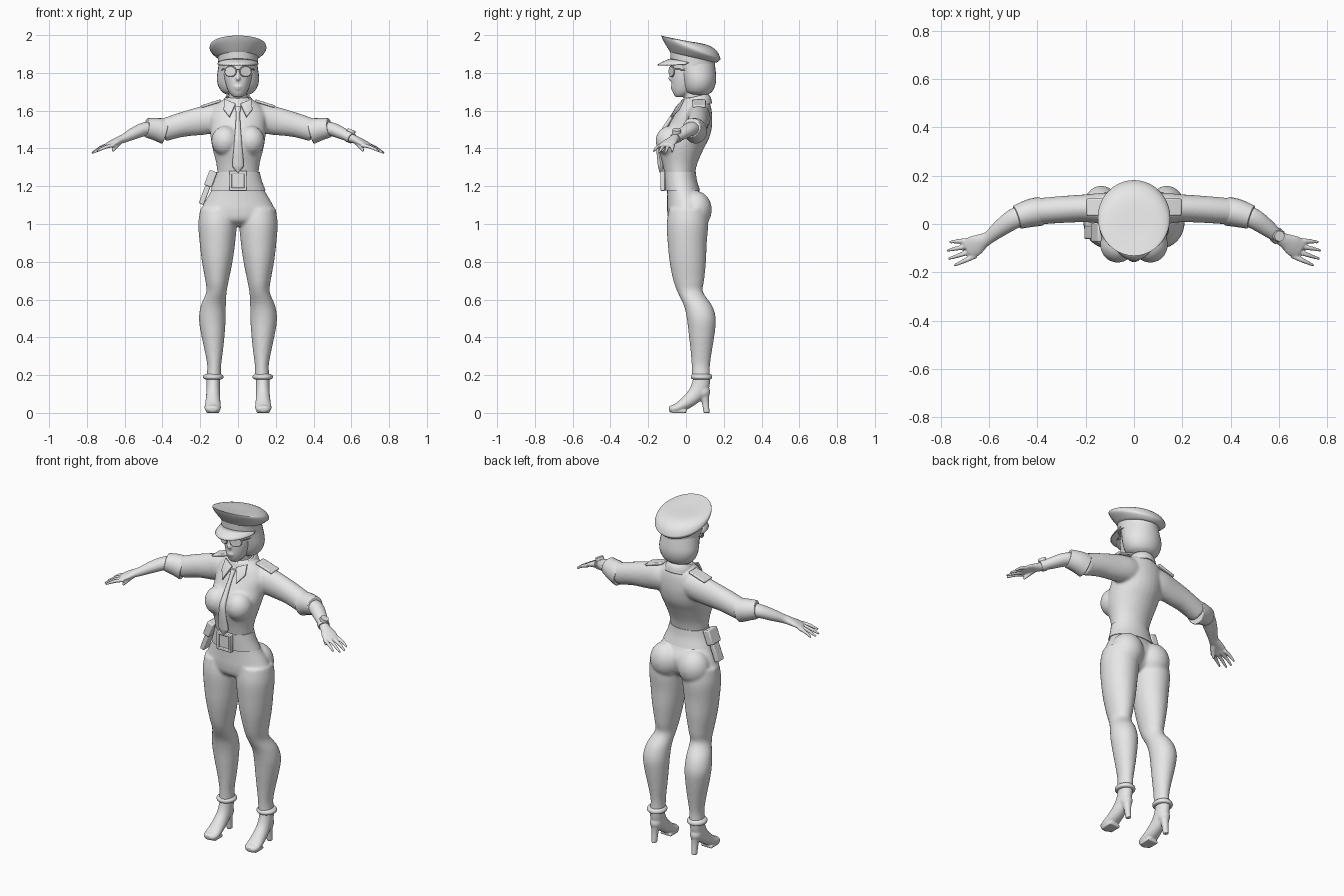
import bpy, bmesh, math
from mathutils import Vector, Matrix

cube = bpy.data.objects.get("Cube")
if cube:
    bpy.data.objects.remove(cube)

grey = bpy.data.materials.new("plain grey")
grey.use_nodes = True
grey.diffuse_color = (.8, .8, .8, 1)
grey.node_tree.nodes["Principled BSDF"].inputs["Base Color"].default_value = (.8, .8, .8, 1)
SIDES = (("left", 1), ("right", -1))


def make(name, bm, voxel=None, bevel=0, thick=0, angle=40):
    """Turn a bmesh into a finished, smooth shaded object."""
    bmesh.ops.recalc_face_normals(bm, faces=bm.faces)
    mesh = bpy.data.meshes.new(name)
    bm.to_mesh(mesh)
    bm.free()
    ob = bpy.data.objects.new(name, mesh)
    bpy.context.collection.objects.link(ob)
    mesh.materials.append(grey)
    bpy.ops.object.select_all(action='DESELECT')
    ob.select_set(True)
    bpy.context.view_layer.objects.active = ob
    if voxel:
        mod = ob.modifiers.new("blend", 'REMESH')
        mod.mode, mod.voxel_size, mod.use_smooth_shade = 'VOXEL', voxel, True
        mod = ob.modifiers.new("soften", 'SMOOTH')
        mod.factor, mod.iterations = .5, 6
    else:
        if thick:
            mod = ob.modifiers.new("thickness", 'SOLIDIFY')
            mod.thickness, mod.offset = thick, 0
        if bevel:
            mod = ob.modifiers.new("soft edges", 'BEVEL')
            mod.width, mod.segments = bevel, 2
        bpy.ops.object.shade_smooth_by_angle(angle=math.radians(angle))
    return ob


def spline(rows, steps=4):
    """Catmull-Rom interpolation between rows of numbers."""
    rows = [Vector(r) for r in rows]
    out = []
    for i in range(len(rows) - 1):
        b, c = rows[i], rows[i + 1]
        a = rows[i - 1] if i else b
        d = rows[i + 2] if i + 2 < len(rows) else c
        for k in range(steps):
            t = k / steps
            out.append(b + (c - a) * (t / 2) + (a * 2 - b * 5 + c * 4 - d) * (t * t / 2)
                       + (b * 3 - a - c * 3 + d) * (t ** 3 / 2))
    return out + [rows[-1]]


def skin(bm, rings, caps=True):
    loops = [[bm.verts.new(p) for p in ring] for ring in rings]
    n = len(loops[0])
    for a, b in zip(loops, loops[1:]):
        for i in range(n):
            bm.faces.new((a[i], a[(i + 1) % n], b[(i + 1) % n], b[i]))
    if caps:
        bm.faces.new(loops[0])
        bm.faces.new(loops[-1])


def ellipse(c, u, v, n):
    return [c + u * math.cos(math.tau * i / n) + v * math.sin(math.tau * i / n) for i in range(n)]


def stack(bm, rows, s=1, cx=0, steps=4, n=28, caps=True):
    """Level rings: height, x offset, half width, front y, back y, slope."""
    rings = []
    for z, dx, rx, front, back, slope in spline([tuple(r) + (0,) * (6 - len(r)) for r in rows], steps):
        ry = (back - front) / 2
        rings.append(ellipse(Vector((s * (cx + dx), (front + back) / 2, z)),
                             Vector((rx, 0, 0)), Vector((0, ry, ry * slope)), n))
    skin(bm, rings, caps)


def tube(bm, rows, s=1, steps=4, n=20, caps=True):
    """Rings across a path: x, y, z, half width, half height."""
    pts = spline(rows, steps)
    rings = []
    for i, p in enumerate(pts):
        d = pts[min(i + 1, len(pts) - 1)].to_3d() - pts[max(i - 1, 0)].to_3d()
        side = d.cross(Vector((0, 0, 1))).normalized()
        up = side.cross(d).normalized()
        ring = ellipse(p.to_3d(), side * p[3], up * p[4], n)
        rings.append([Vector((s * q.x, q.y, q.z)) for q in ring])
    skin(bm, rings, caps)


def place(c, size, rot=(0, 0, 0)):
    turn = [Matrix.Rotation(a, 4, ax) for a, ax in zip(rot, "XYZ")]
    return Matrix.Translation(c) @ turn[2] @ turn[1] @ turn[0] @ Matrix.Diagonal((*size, 1))


def ball(bm, c, size, rot=(0, 0, 0)):
    bmesh.ops.create_uvsphere(bm, u_segments=24, v_segments=14, radius=1, matrix=place(c, size, rot))


def box(bm, c, size, rot=(0, 0, 0)):
    bmesh.ops.create_cube(bm, size=1, matrix=place(c, size, rot))


# Shirt: torso, bust and sleeves blended together
bm = bmesh.new()
stack(bm, [(1.25, 0, .108, -.11, .045), (1.32, 0, .115, -.125, .06), (1.4, 0, .135, -.145, .095),
           (1.46, 0, .145, -.135, .125), (1.52, 0, .148, -.095, .138), (1.58, 0, .15, -.06, .138),
           (1.63, 0, .12, -.035, .13), (1.67, 0, .06, -.01, .11)])
for _, s in SIDES:
    ball(bm, (s * .068, -.085, 1.44), (.073, .076, .08))
    tube(bm, [(.05, .06, 1.57, .065, .075), (.12, .065, 1.56, .065, .078), (.2, .065, 1.545, .058, .075),
              (.3, .06, 1.525, .056, .065), (.4, .052, 1.495, .055, .06)], s)
make("shirt", bm, voxel=.008)

# Trousers: hips, seat and legs blended together
bm = bmesh.new()
stack(bm, [(1.25, 0, .112, -.105, .045), (1.18, 0, .14, -.1, .068), (1.12, 0, .175, -.1, .1),
           (1.07, 0, .196, -.1, .1), (1.02, 0, .19, -.09, .08), (.99, 0, .12, -.05, .05)])
for _, s in SIDES:
    ball(bm, (s * .09, .052, 1.075), (.092, .085, .1))
    stack(bm, [(1.08, .105, .095, -.09, .11), (1, .108, .102, -.102, .118), (.9, .109, .094, -.097, .11),
               (.8, .11, .081, -.087, .106), (.7, .111, .062, -.067, .096), (.64, .114, .054, -.045, .09),
               (.57, .13, .066, -.012, .137), (.5, .136, .071, .004, .158), (.42, .133, .063, .014, .152),
               (.33, .128, .049, .024, .138), (.25, .126, .037, .03, .127), (.18, .128, .04, .032, .128)], s)
make("trousers", bm, voxel=.008)

# Head, neck, nose, lips
bm = bmesh.new()
stack(bm, [(1.672, 0, .022, -.055, -.015), (1.69, 0, .042, -.067, .03), (1.72, 0, .058, -.075, .06),
           (1.77, 0, .072, -.077, .08), (1.82, 0, .078, -.075, .1), (1.88, 0, .08, -.07, .11)])
stack(bm, [(1.6, 0, .06, -.02, .11), (1.66, 0, .05, -.01, .09), (1.74, 0, .05, -.015, .09)])
ball(bm, (0, -.076, 1.772), (.013, .018, .016))
ball(bm, (0, -.074, 1.79), (.009, .011, .028), (-.2, 0, 0))
ball(bm, (0, -.073, 1.727), (.023, .009, .006))
ball(bm, (0, -.071, 1.717), (.019, .009, .007))
make("head", bm, voxel=.005)

bm = bmesh.new()
stack(bm, [(1.685, 0, .06, .02, .115), (1.7, 0, .085, -.005, .137), (1.73, 0, .104, -.02, .153),
           (1.77, 0, .112, -.03, .16), (1.82, 0, .106, -.045, .156), (1.86, 0, .1, -.06, .15)])
make("bobbed_hair", bm, angle=60)

# Cap: tilted band, flared crown and peak
bm = bmesh.new()
stack(bm, [(1.838, 0, .104, -.08, .15, -.2), (1.888, 0, .106, -.084, .155, -.23)], n=40)
make("cap_band", bm, angle=50)
bm = bmesh.new()
stack(bm, [(1.882, 0, .104, -.082, .15, -.23), (1.89, 0, .118, -.092, .165, -.26),
           (1.918, 0, .145, -.118, .18, -.33), (1.938, 0, .15, -.13, .18, -.36),
           (1.956, 0, .138, -.127, .163, -.28), (1.966, 0, .1, -.085, .12, -.2),
           (1.967, 0, .03, -.02, .05, -.15)], n=40)
make("cap_crown", bm, angle=60)
bm = bmesh.new()
rows = []
for i in range(21):
    t = (i / 10 - 1) * 1.4
    x, y = .105 * math.sin(t), .035 - .115 * math.cos(t)
    z = 1.85 - .2 * (y - .035)
    reach = max(math.cos(t), 0) ** .7
    rows.append([bm.verts.new((x * (1 + .03 * k), y - .07 * reach * k, z - .032 * reach * k ** 1.3))
                 for k in (0, .33, .66, 1)])
for a, b in zip(rows, rows[1:]):
    for k in range(3):
        bm.faces.new((a[k], a[k + 1], b[k + 1], b[k]))
make("cap_peak", bm, thick=.006)

# Glasses: rimmed lenses, bridge and side bars
bm = bmesh.new()
for _, s in SIDES:
    centre = (s * .039, -.076, 1.808)
    turn = (math.pi / 2, 0, s * .4)
    bmesh.ops.create_cone(bm, cap_ends=True, segments=28, radius1=1, radius2=1, depth=1,
                          matrix=place(centre, (.03, .025, .006), turn))
    frame = place(centre, (1, 1, 1), turn)
    loop = [Vector((.031 * math.cos(a), .026 * math.sin(a), 0)) for a in
            [math.tau * i / 28 for i in range(29)]]
    skin(bm, [[frame @ (p + (p.normalized() * math.cos(b) + Vector((0, 0, math.sin(b)))) * .0045)
               for b in [math.tau * j / 8 for j in range(8)]] for p in loop], caps=False)
    tube(bm, [(.067, -.063, 1.818, .003, .004), (.081, -.03, 1.818, .003, .004), (.09, .03, 1.815, .003, .004)], s, n=8)
tube(bm, [(-.014, -.086, 1.818, .003, .003), (.014, -.086, 1.818, .003, .003)], n=8)
make("glasses", bm)

# Collar, tie and belt
bm = bmesh.new()
stack(bm, [(1.612, 0, .086, -.045, .134, .3), (1.645, 0, .077, -.032, .127, .3),
           (1.672, 0, .062, -.02, .112, .25)], caps=False)
make("collar", bm, thick=.008)
for side, s in SIDES:
    bm = bmesh.new()
    bm.faces.new([bm.verts.new((s * x, y, z)) for x, y, z in
                  ((.012, -.036, 1.635), (.07, -.012, 1.66), (.076, -.04, 1.605), (.045, -.08, 1.565))])
    make(side + "_collar_point", bm, thick=.01, bevel=.002)
bm = bmesh.new()
stack(bm, [(1.625, 0, .017, -.052, -.03), (1.585, 0, .011, -.075, -.055), (1.53, 0, .013, -.112, -.088),
           (1.46, 0, .018, -.152, -.125), (1.4, 0, .023, -.157, -.135), (1.32, 0, .03, -.15, -.12),
           (1.3, 0, .027, -.147, -.12), (1.272, 0, .003, -.14, -.12)], n=16)
make("tie", bm)
bm = bmesh.new()
stack(bm, [(1.178, 0, .146, -.11, .074), (1.23, 0, .126, -.114, .058), (1.275, 0, .115, -.116, .052)], n=40)
make("belt", bm)
bm = bmesh.new()
for s in (-1, 1):
    box(bm, (s * .04, -.123, 1.228), (.017, .024, .105))
    box(bm, (0, -.123, 1.228 + s * .044), (.09, .024, .017))
box(bm, (0, -.117, 1.228), (.08, .02, .09))
make("belt_buckle", bm, bevel=.004)

# Holster on the right hip
bm = bmesh.new()
box(bm, (-.165, -.035, 1.185), (.028, .055, .17), (0, .36, 0))
box(bm, (-.145, -.035, 1.24), (.042, .08, .085), (0, .36, 0))
make("holster", bm, bevel=.006)

for side, s in SIDES:
    # Rolled cuff, forearm and shoulder strap
    bm = bmesh.new()
    tube(bm, [(.385, .053, 1.49, .06, .068), (.43, .045, 1.501, .058, .061), (.485, .028, 1.51, .05, .051)], s)
    make(side + "_sleeve_cuff", bm, bevel=.004)
    bm = bmesh.new()
    box(bm, (s * .143, .07, 1.637), (.11, .07, .014), (0, s * .3, 0))
    make(side + "_shoulder_strap", bm, bevel=.005)

    # Forearm, palm and fingers
    bm = bmesh.new()
    tube(bm, [(.42, .045, 1.5, .044, .043), (.49, .025, 1.503, .043, .037), (.55, -.015, 1.48, .036, .032),
              (.6, -.055, 1.455, .027, .024), (.63, -.072, 1.443, .033, .02), (.66, -.09, 1.43, .044, .016),
              (.69, -.107, 1.415, .04, .012)], s)
    for i, (x, y, z) in enumerate(((.765, -.075, 1.38), (.775, -.11, 1.375), (.77, -.145, 1.375),
                                   (.745, -.172, 1.385))):
        base = Vector((.69, -.068, 1.418)) + Vector((-.012, -.021, 0)) * i
        tip = Vector((x, y, z))
        mid = base.lerp(tip, .5) + Vector((0, 0, .006))
        tube(bm, [(*base, .011, .011), (*mid, .01, .01), (*tip, .006, .006)], s, n=10)
    tube(bm, [(.625, -.08, 1.437, .014, .014), (.645, -.11, 1.412, .012, .012),
              (.665, -.128, 1.385, .007, .007)], s, n=10)
    make(side + "_forearm_and_hand", bm, voxel=.0045)

    # Trouser hem and heeled shoe
    bm = bmesh.new()
    stack(bm, [(.178, 0, .043, .036, .13), (.183, 0, .052, .027, .138), (.196, 0, .053, .026, .138),
               (.206, 0, .042, .034, .13)], s, cx=.131)
    make(side + "_trouser_hem", bm, angle=60)
    bm = bmesh.new()
    tube(bm, [(.131, .085, .2, .036, .044), (.131, .075, .14, .036, .048), (.132, .045, .092, .037, .042),
              (.133, -.005, .05, .041, .034), (.134, -.05, .026, .044, .024), (.134, -.078, .02, .036, .019),
              (.134, -.09, .018, .02, .014)], s)
    ball(bm, (s * .131, .088, .112), (.034, .04, .038))
    stack(bm, [(.11, 0, .03, .06, .125), (.06, 0, .019, .082, .122), (0, 0, .016, .092, .126)], s, cx=.131, n=20)
    box(bm, (s * .134, -.035, .006), (.07, .075, .012))
    make(side + "_heeled_shoe", bm, voxel=.005)

# Wrist watch on the left arm
bm = bmesh.new()
tube(bm, [(.585, -.043, 1.463, .033, .03), (.603, -.057, 1.454, .032, .029)])
bmesh.ops.create_cone(bm, cap_ends=True, segments=24, radius1=.024, radius2=.022, depth=.016,
                      matrix=place((.6, -.05, 1.492), (1, 1, 1), (0, .4, 0)))
make("wrist_watch", bm)
